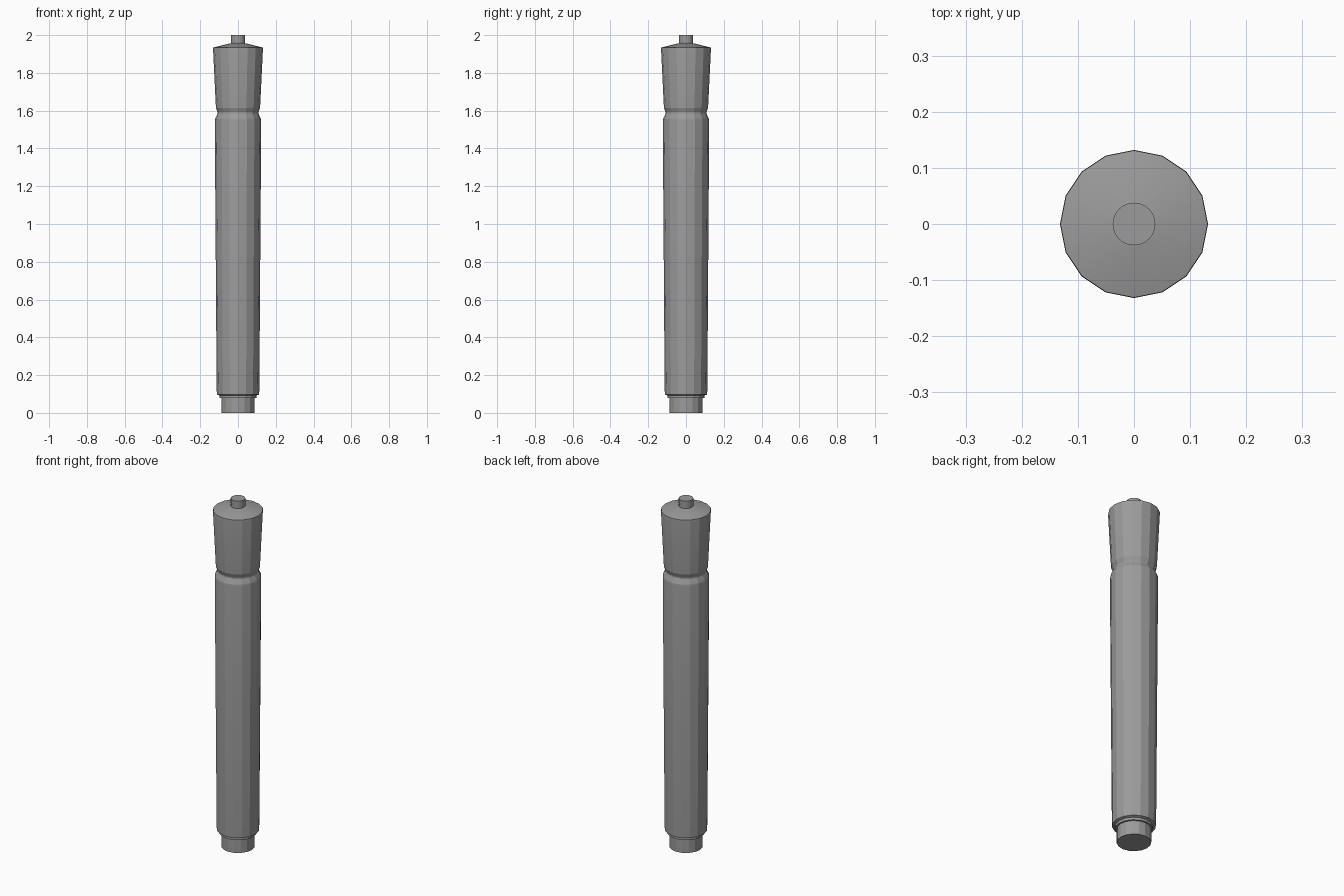
import bpy
import bmesh
from math import cos, sin, tau, radians

cube = bpy.data.objects.get("Cube")
if cube:
    bpy.data.objects.remove(cube, do_unlink=True)

grey = bpy.data.materials.new("plain grey")
grey.use_nodes = True
colour = (0.33, 0.33, 0.33, 1)
grey.diffuse_color = colour
grey.node_tree.nodes["Principled BSDF"].inputs["Base Color"].default_value = colour


def lathe(name, profile, sides):
    """Turn (radius, height) points around z and close both ends."""
    bm = bmesh.new()
    rings = [[bm.verts.new((r * cos(tau * i / sides), r * sin(tau * i / sides), z))
              for i in range(sides)] for r, z in profile]
    for low, high in zip(rings, rings[1:]):
        for i in range(sides):
            j = (i + 1) % sides
            bm.faces.new((low[i], low[j], high[j], high[i]))
    bm.faces.new(rings[0][::-1])
    bm.faces.new(rings[-1])
    mesh = bpy.data.meshes.new(name)
    bm.to_mesh(mesh)
    bm.free()
    mesh.materials.append(grey)
    obj = bpy.data.objects.new(name, mesh)
    bpy.context.collection.objects.link(obj)
    bpy.ops.object.select_all(action="DESELECT")
    obj.select_set(True)
    bpy.context.view_layer.objects.active = obj
    bpy.ops.object.shade_smooth_by_angle(angle=radians(15))
    return obj


# Foot that plugs in below the handle
lathe("foot", [(0.088, 0), (0.088, 0.085)], 16)

# Tapered handle with stepped base, pinched neck, flared head and shallow cone top
lathe("handle", [(0.098, 0.078), (0.098, 0.092), (0.112, 0.097), (0.113, 0.13),
                 (0.123, 1.545), (0.121, 1.558), (0.108, 1.585), (0.108, 1.592),
                 (0.117, 1.615), (0.132, 1.925), (0.131, 1.934), (0.038, 1.957)], 16)

# Stud on top
lathe("stud", [(0.038, 1.95), (0.038, 2.0)], 32)
